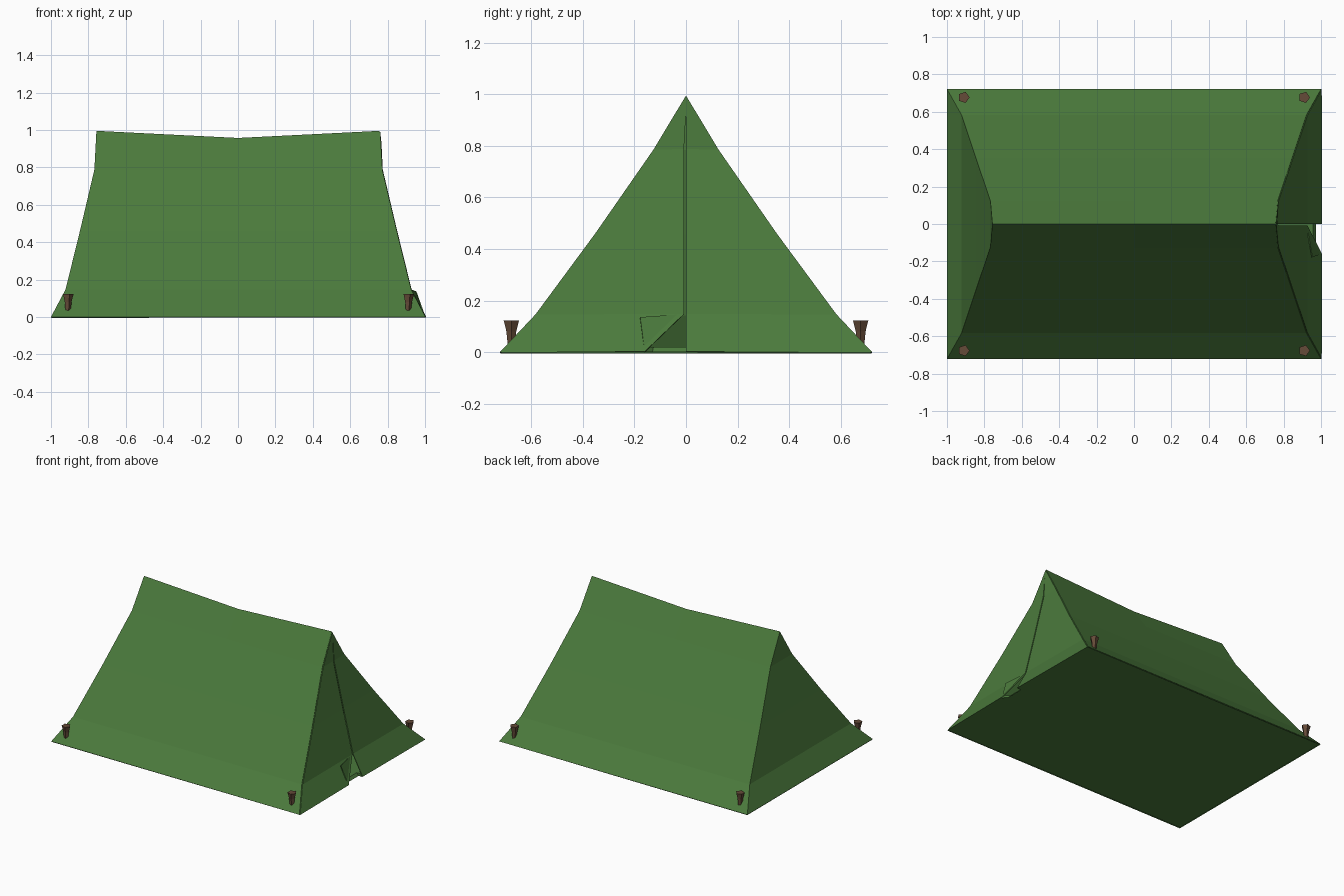
import bpy, bmesh, math
from mathutils import Vector

if "Cube" in bpy.data.objects:
    bpy.data.objects.remove(bpy.data.objects["Cube"])


def material(name, color):
    m = bpy.data.materials.new(name)
    m.diffuse_color = (*color, 1)
    m.use_nodes = True
    m.node_tree.nodes["Principled BSDF"].inputs["Base Color"].default_value = m.diffuse_color
    return m


GREEN = material("canvas green", (0.07, 0.195, 0.045))
BROWN = material("peg brown", (0.13, 0.07, 0.04))


def make(name, faces, mat, thick=0.0, offset=-1, recalc=True):
    """Object from a list of faces given as point lists; shared points are welded."""
    bm = bmesh.new()
    for f in faces:
        bm.faces.new([bm.verts.new(p) for p in f])
    bmesh.ops.remove_doubles(bm, verts=bm.verts, dist=0.0005)
    if recalc:
        bmesh.ops.recalc_face_normals(bm, faces=bm.faces)
    me = bpy.data.meshes.new(name)
    bm.to_mesh(me)
    bm.free()
    me.materials.append(mat)
    ob = bpy.data.objects.new(name, me)
    bpy.context.collection.objects.link(ob)
    if thick:
        s = ob.modifiers.new("cloth", "SOLIDIFY")
        s.thickness, s.offset = thick, offset
    return ob


# Tent outline: half length, half width, height
LEVELS = [(1.0, 0.722, 0.0), (0.922, 0.583, 0.147), (0.845, 0.352, 0.46),
          (0.768, 0.125, 0.787), (0.757, 0.0, 0.995)]
SAG = 0.957
GAP = 0.008
faces = []

# Sloping roof sides with a sagging ridge
for (x0, y0, z0), (x1, y1, z1) in zip(LEVELS, LEVELS[1:]):
    zm = SAG if y1 == 0 else z1
    for sy in (-1, 1):
        for sx in (-1, 1):
            f = [(sx * x0, sy * y0, z0), (0, sy * y0, z0), (0, sy * y1, zm), (sx * x1, sy * y1, z1)]
            faces.append(f if sx * sy > 0 else f[::-1])
    # Plain back end wall
    f = [(-x0, y0, z0), (-x0, -y0, z0), (-x1, -y1, z1)]
    faces.append(f + [(-x1, y1, z1)] if y1 else f)

# Door end: two halves with a narrow slit and a folded lower corner
slit_top = (0.761, 0, 0.93)
fold_a, fold_c = (0.922, -GAP, 0.147), (1.0, -0.16, 0)
for sy in (-1, 1):
    g = -GAP if sy < 0 else 0
    for i, ((x0, y0, z0), (x1, y1, z1)) in enumerate(zip(LEVELS, LEVELS[1:])):
        low = (x0, g, z0)
        if i == 0 and sy < 0:
            low = fold_c
        if y1:
            f = [low, (x0, sy * y0, z0), (x1, sy * y1, z1), (x1, g, z1)]
        else:
            f = [low, (x0, sy * y0, z0), (x1, 0, z1), slit_top]
        faces.append(f if sy < 0 else f[::-1])
make("tent_canvas", faces, GREEN, 0.006, -1, False)

# Folded door corner
make("door_flap", [[fold_a, (0.952, -0.178, 0.135), fold_c]], GREEN, 0.005, 0)

# Ground sheet with a notch behind the open door corner
base = [(-1, -0.722), (1, -0.722), (1, -0.16), (0.972, -0.13), (0.972, 0), (1, 0), (1, 0.722), (-1, 0.722)]
lower = [(x, y, 0) for x, y in base]
upper = [(x * 0.985, y * 0.97, 0.02) for x, y in base]
n = len(base)
sheet = [lower[::-1], upper]
sheet += [[lower[i], lower[(i + 1) % n], upper[(i + 1) % n], upper[i]] for i in range(n)]
make("ground_sheet", sheet, GREEN)

# Five-sided flared pegs at the corners
PROFILE = [(0.01, 0.01), (0.016, 0.04), (0.02, 0.08), (0.027, 0.108), (0.031, 0.122)]
for sx, sy, label in [(-1, -1, "front_left"), (1, -1, "front_right"), (-1, 1, "back_left"), (1, 1, "back_right")]:
    rings = [[(sx * 0.91 + r * math.cos(k * math.tau / 5), sy * 0.677 + r * math.sin(k * math.tau / 5), z)
              for k in range(5)] for r, z in PROFILE]
    pf = [rings[0][::-1], rings[-1]]
    for a, b in zip(rings, rings[1:]):
        pf += [[a[k], a[(k + 1) % 5], b[(k + 1) % 5], b[k]] for k in range(5)]
    make("peg_" + label, pf, BROWN)
